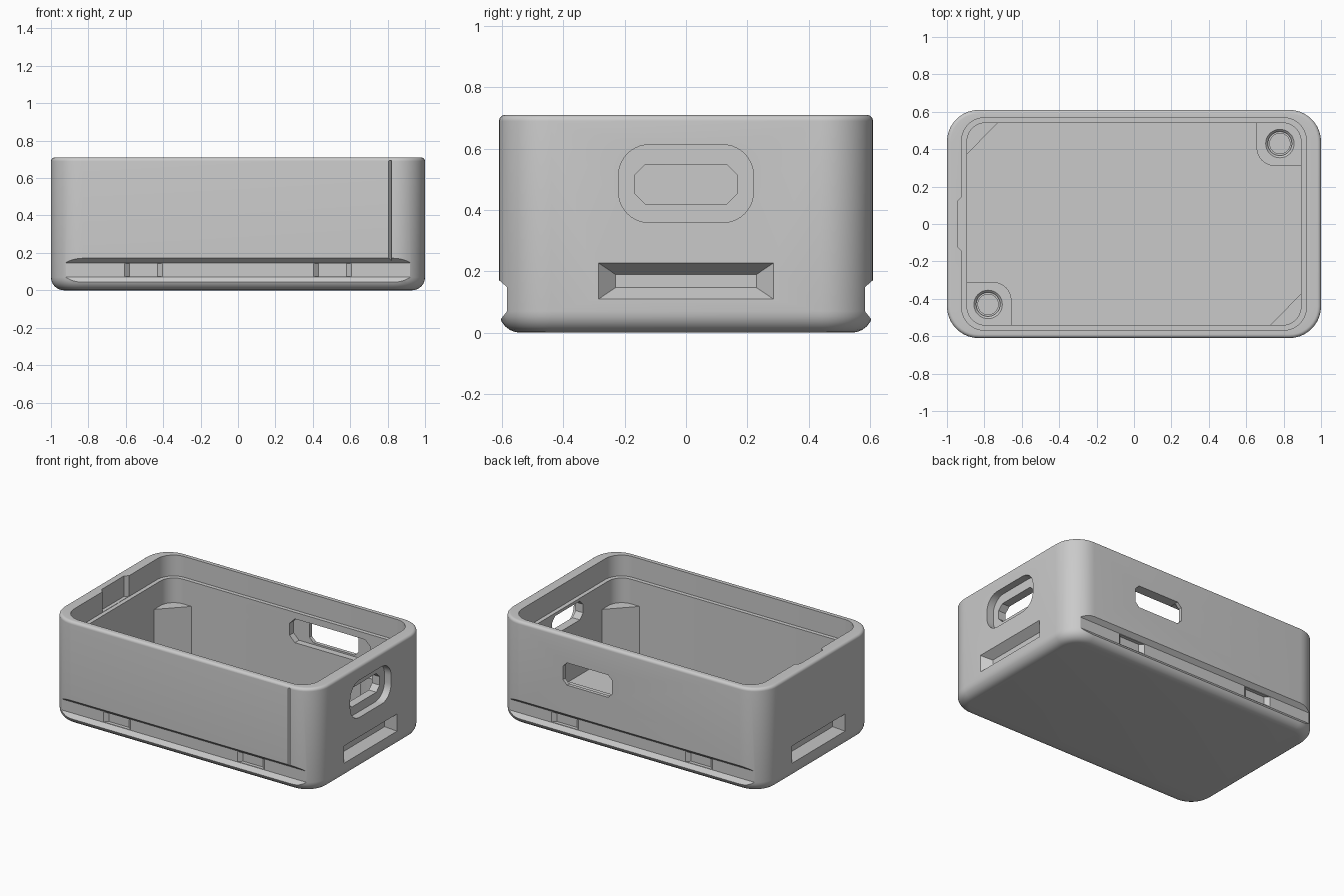
import bpy
import bmesh
import math

if "Cube" in bpy.data.objects:
    bpy.data.objects.remove(bpy.data.objects["Cube"], do_unlink=True)

grey = bpy.data.materials.new("plain grey")
grey.use_nodes = True
GREY = (0.59, 0.59, 0.59, 1)
grey.diffuse_color = GREY
grey.node_tree.nodes["Principled BSDF"].inputs["Base Color"].default_value = GREY


def loft(name, rings):
    """Closed solid skinned through rings of equal point count."""
    bm = bmesh.new()
    loops = [[bm.verts.new(p) for p in ring] for ring in rings]
    n = len(loops[0])
    for a, b in zip(loops, loops[1:]):
        for i in range(n):
            j = (i + 1) % n
            bm.faces.new((a[i], a[j], b[j], b[i]))
    bm.faces.new(loops[0])
    bm.faces.new(loops[-1])
    bmesh.ops.recalc_face_normals(bm, faces=bm.faces)
    mesh = bpy.data.meshes.new(name)
    bm.to_mesh(mesh)
    bm.free()
    mesh.materials.append(grey)
    obj = bpy.data.objects.new(name, mesh)
    bpy.context.collection.objects.link(obj)
    return obj


def outline(hx, hy, r, steps=10):
    """Rounded rectangle; steps=1 gives chamfered corners."""
    pts = []
    for k, (sx, sy) in enumerate(((1, 1), (-1, 1), (-1, -1), (1, -1))):
        for i in range(steps + 1):
            a = math.pi / 2 * (k + i / steps)
            pts.append((sx * (hx - r) + r * math.cos(a), sy * (hy - r) + r * math.sin(a)))
    return pts


def box_ring(u0, u1, v0, v1):
    return [(u0, v0), (u1, v0), (u1, v1), (u0, v1)]


def on_x(pts, x, cy=0, cz=0):
    return [(x, u + cy, v + cz) for u, v in pts]


def on_y(pts, y, cx=0, cz=0):
    return [(u + cx, y, v + cz) for u, v in pts]


def on_z(pts, z, cx=0, cy=0):
    return [(u + cx, v + cy, z) for u, v in pts]


def cut(target, cutters):
    bpy.context.view_layer.objects.active = target
    for c in cutters:
        c.hide_render = True
        mod = target.modifiers.new("cut", "BOOLEAN")
        mod.operation = "DIFFERENCE"
        mod.solver = "EXACT"
        mod.object = c
        bpy.ops.object.modifier_apply(modifier=mod.name)
        bpy.data.objects.remove(c, do_unlink=True)


def smooth(obj):
    bpy.ops.object.select_all(action="DESELECT")
    obj.select_set(True)
    bpy.context.view_layer.objects.active = obj
    bpy.ops.object.shade_smooth_by_angle(angle=math.radians(28))


# Open tray: outer wall with rounded edges, stepped lip, inner wall, floor
HX, HY, TOP, R = 1.0, 0.61, 0.71, 0.17
LEDGE, FLOOR, POST_TOP = 0.568, 0.045, 0.4
rings = []
for r, z0, up in ((0.07, 0.07, -1), (0.02, TOP - 0.02, 1)):
    for i in range(7):
        a = math.pi / 2 * (i if up > 0 else 6 - i) / 6
        inset = r * (1 - math.cos(a))
        rings.append(on_z(outline(HX - inset, HY - inset, R - inset), z0 + up * r * math.sin(a)))
for hx, hy, r, z in ((0.921, 0.568, 0.12, TOP), (0.921, 0.568, 0.12, LEDGE),
                     (0.893, 0.541, 0.1, LEDGE), (0.893, 0.541, 0.1, FLOOR)):
    rings.append(on_z(outline(hx, hy, r), z))
tray = loft("tray", rings)

cutters = []
# Long grip grooves on front and back, each with two tapered catches
for s in (-1, 1):
    profile = [(s * 0.64, 0.198), (s * 0.582, 0.147), (s * 0.582, 0.072), (s * 0.64, -0.002)]
    cutters.append(loft("groove_cutter", [on_x(profile, -0.92), on_x(profile, 0.92)]))
    for c in (-0.505, 0.505):
        wide = box_ring(c - 0.106, c + 0.106, 0.075, 0.144)
        slim = box_ring(c - 0.075, c + 0.075, 0.075, 0.144)
        cutters.append(loft("catch_cutter", [on_y(wide, s * 0.586), on_y(slim, s * 0.558)]))
    # Tapered end slots
    cutters.append(loft("end_slot_cutter", [
        on_x(box_ring(-0.295, 0.295, 0.103, 0.234), s * 1.01),
        on_x(box_ring(-0.23, 0.23, 0.147, 0.19), s * 0.945)]))

# Port opening: rounded recess with a chamfered through hole
recess = outline(0.22, 0.127, 0.1)
cutters.append(loft("port_recess_cutter", [on_x(recess, 1.05, 0, 0.486), on_x(recess, 0.95, 0, 0.486)]))
port = outline(0.168, 0.064, 0.035, 1)
cutters.append(loft("port_cutter", [on_x(port, 1.05, 0, 0.484), on_x(port, 0.85, 0, 0.484)]))

# Back window with a wider shallow pocket on the inside
window = outline(0.185, 0.076, 0.03, 1)
cutters.append(loft("window_cutter", [on_y(window, 0.7, 0.315, 0.448), on_y(window, 0.5, 0.315, 0.448)]))
pocket = outline(0.305, 0.081, 0.04, 1)
cutters.append(loft("pocket_cutter", [on_y(pocket, 0.585, 0.315, 0.442), on_y(pocket, 0.5, 0.315, 0.442)]))

# Thin slanted vertical line on the front
line = [(0.804, -0.612), (0.804, -0.63), (0.82, -0.63), (0.82, -0.594)]
cutters.append(loft("line_cutter", [on_z(line, 0.155), on_z(line, 0.695)]))

# Latch notch inside the lip, open at the rim
notch = [(-0.91, -0.155), (-0.91, 0.155), (-0.945, 0.12), (-0.945, -0.12)]
cutters.append(loft("notch_cutter", [on_z(notch, LEDGE + 0.002), on_z(notch, TOP + 0.02)]))
cut(tray, cutters)
smooth(tray)

# Screw posts and corner braces on opposite corners
for s, side in ((1, "back"), (-1, "front")):
    plan = [(s * 0.91, s * 0.31), (s * 0.91, s * 0.555), (s * 0.655, s * 0.555)]
    for i in range(9):
        a = math.pi + math.pi / 2 * i / 8
        plan.append((s * (0.755 + 0.1 * math.cos(a)), s * (0.41 + 0.1 * math.sin(a))))
    post = loft(side + "_screw_post", [on_z(plan, FLOOR - 0.01), on_z(plan, POST_TOP)])
    bore = [on_z(outline(r, r, r - 0.0005, 8), z, s * 0.78, s * 0.43)
            for r, z in ((0.054, 0.12), (0.054, POST_TOP - 0.03), (0.064, POST_TOP - 0.03),
                         (0.064, POST_TOP - 0.012), (0.08, POST_TOP + 0.004))]
    cut(post, [loft("bore_cutter", bore)])
    smooth(post)

    brace = [(-s * 0.9, s * 0.365), (-s * 0.72, s * 0.55), (-s * 0.83, s * 0.55), (-s * 0.9, s * 0.49)]
    loft(side + "_corner_brace", [on_z(brace, FLOOR - 0.01), on_z(brace, POST_TOP)])
